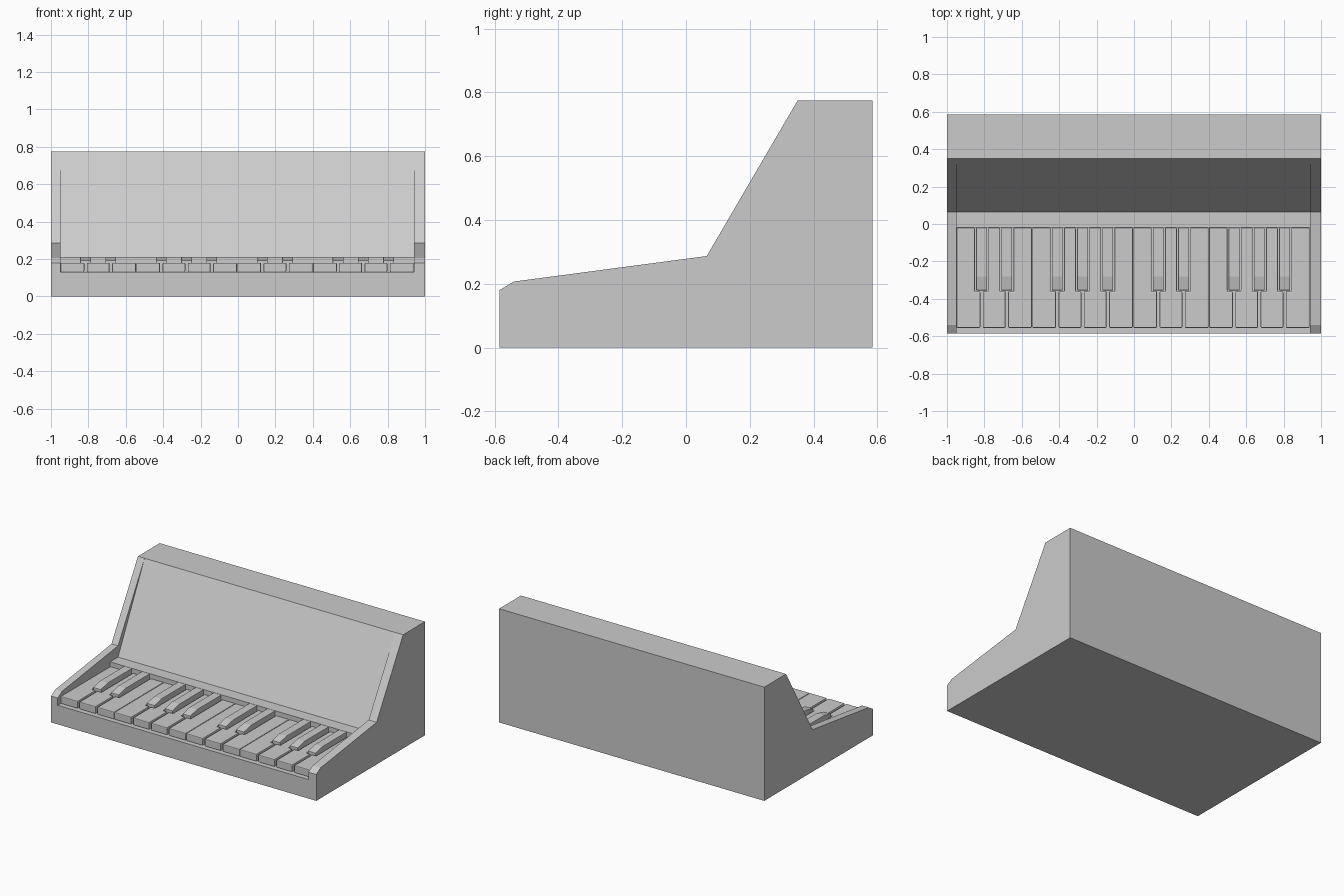
import bpy, bmesh
from mathutils import Vector

if "Cube" in bpy.data.objects:
    bpy.data.objects.remove(bpy.data.objects["Cube"])


def prism(name, points, offset):
    """Extrude a closed planar outline by an offset vector."""
    bm = bmesh.new()
    face = bm.faces.new([bm.verts.new(p) for p in points])
    res = bmesh.ops.extrude_face_region(bm, geom=[face])
    moved = [v for v in res["geom"] if isinstance(v, bmesh.types.BMVert)]
    bmesh.ops.translate(bm, verts=moved, vec=Vector(offset))
    bmesh.ops.recalc_face_normals(bm, faces=bm.faces)
    mesh = bpy.data.meshes.new(name)
    bm.to_mesh(mesh)
    bm.free()
    obj = bpy.data.objects.new(name, mesh)
    bpy.context.collection.objects.link(obj)
    return obj


def side_prism(name, profile, x0, x1):
    """Extrude a (y, z) profile along x."""
    return prism(name, [(x0, y, z) for y, z in profile], (x1 - x0, 0, 0))


def add_bevel(obj, width):
    mod = obj.modifiers.new("soft_edges", "BEVEL")
    mod.width = width
    mod.segments = 2
    mod.limit_method = "ANGLE"


LEFT, RIGHT = -0.95, 0.94
FRONT, BACK, TOP = -0.585, 0.585, 0.775
BED, WHITE_TOP, BLACK_TOP = 0.13, 0.18, 0.21
KEY_FRONT, KEY_BACK, NOTCH = -0.555, -0.02, -0.36

# End cheeks
cheek = [(FRONT, 0), (BACK, 0), (BACK, TOP), (0.35, TOP),
         (0.065, 0.287), (-0.54, 0.207), (FRONT, 0.18)]
side_prism("left_cheek", cheek, -1, LEFT)
side_prism("right_cheek", cheek, RIGHT, 1)

# Case between the cheeks: key bed, shelf, sloping panel
case = [(FRONT, 0), (BACK, 0), (BACK, TOP), (0.35, TOP),
        (0.065, BLACK_TOP), (KEY_BACK, BLACK_TOP), (KEY_BACK, BED), (FRONT, BED)]
side_prism("case", case, LEFT, RIGHT)

# Two octaves of white keys, notched where a black key sits
COUNT = 14
pitch = (RIGHT - LEFT) / COUNT
has_black = [i % 7 in (0, 1, 3, 4, 5) for i in range(COUNT)]
for i in range(COUNT):
    x0, x1 = LEFT + i * pitch, LEFT + (i + 1) * pitch
    black_left, black_right = i > 0 and has_black[i - 1], has_black[i]
    a = x0 + (0.007 if black_left else 0.001)
    b = x1 - (0.007 if black_right else 0.001)
    outline = [(a, KEY_FRONT), (b, KEY_FRONT)]
    if black_right:
        outline += [(b, NOTCH), (x1 - 0.036, NOTCH), (x1 - 0.036, KEY_BACK)]
    else:
        outline += [(b, KEY_BACK)]
    if black_left:
        outline += [(x0 + 0.036, KEY_BACK), (x0 + 0.036, NOTCH), (a, NOTCH)]
    else:
        outline += [(a, KEY_BACK)]
    key = prism(f"white_key_{i + 1}", [(x, y, BED) for x, y in outline],
                (0, 0, WHITE_TOP - BED))
    add_bevel(key, 0.005)

# Black keys with sloping noses
black = [(-0.355, BED), (KEY_BACK, BED), (KEY_BACK, BLACK_TOP),
         (-0.28, BLACK_TOP), (-0.355, 0.193)]
for i in range(COUNT):
    if has_black[i]:
        x = LEFT + (i + 1) * pitch
        key = side_prism(f"black_key_{i + 1}", black, x - 0.029, x + 0.029)
        add_bevel(key, 0.003)
